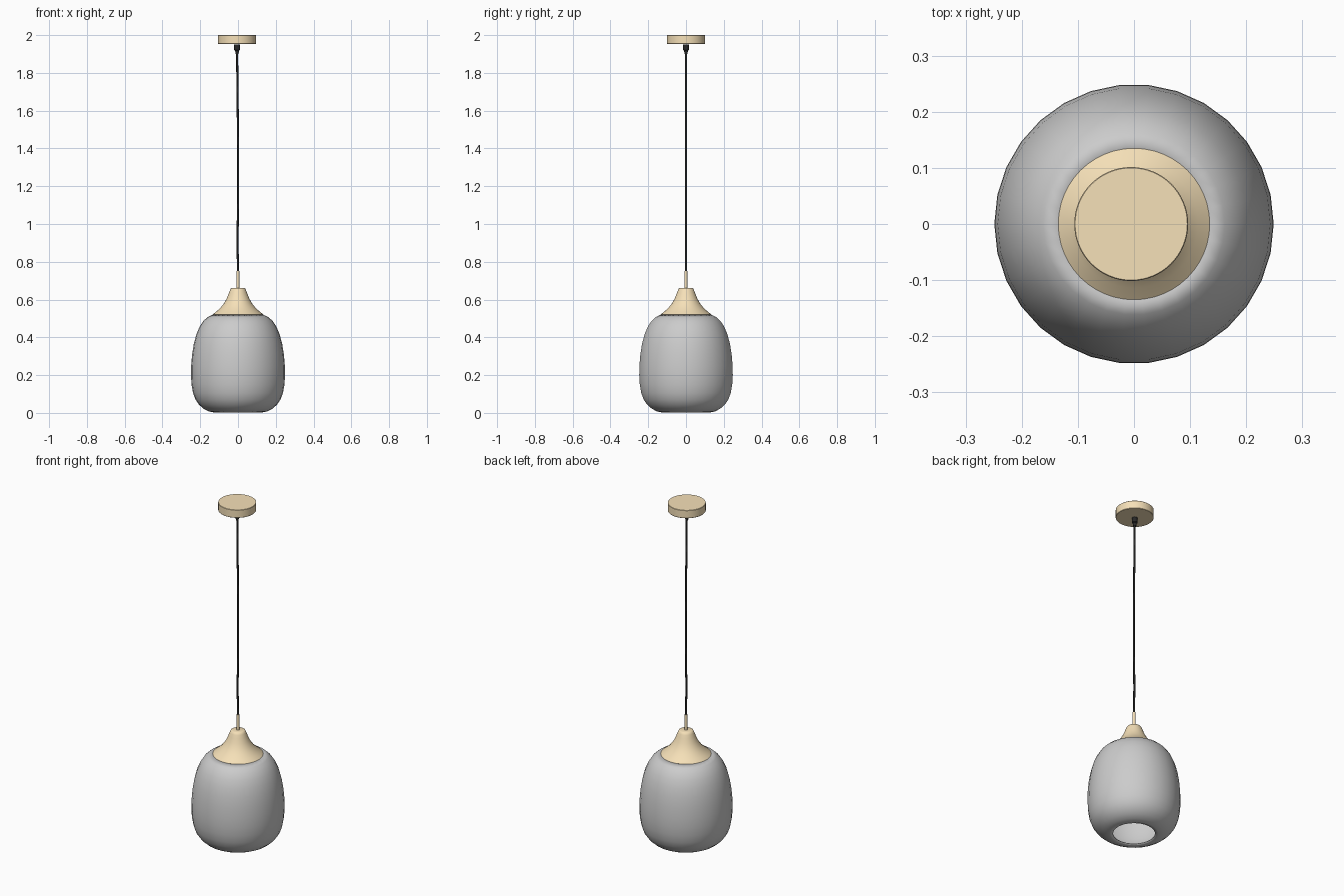
import bpy, bmesh, math

if "Cube" in bpy.data.objects:
    bpy.data.objects.remove(bpy.data.objects["Cube"])


def material(name, color):
    m = bpy.data.materials.new(name)
    m.diffuse_color = (*color, 1)
    m.use_nodes = True
    m.node_tree.nodes["Principled BSDF"].inputs["Base Color"].default_value = m.diffuse_color
    return m


gold = material("brushed_gold", (0.92, 0.75, 0.48))
black = material("black_rubber", (0.02, 0.02, 0.02))


def lathe(name, profile, segments, mat=None, x=0.0, angle=35, thickness=0):
    """Spin (radius, z) points, listed bottom to top, around the z axis."""
    bm = bmesh.new()
    rings = []
    for r, z in profile:
        if r == 0:
            rings.append([bm.verts.new((0, 0, z))] * segments)
        else:
            rings.append([bm.verts.new((r * math.cos(2 * math.pi * i / segments),
                                        r * math.sin(2 * math.pi * i / segments), z))
                          for i in range(segments)])
    for low, high in zip(rings, rings[1:]):
        for i in range(segments):
            j = (i + 1) % segments
            corners = list(dict.fromkeys((low[i], low[j], high[j], high[i])))
            bm.faces.new(corners)
    mesh = bpy.data.meshes.new(name)
    bm.to_mesh(mesh)
    bm.free()
    ob = bpy.data.objects.new(name, mesh)
    bpy.context.collection.objects.link(ob)
    ob.location.x = x
    if mat:
        mesh.materials.append(mat)
    bpy.ops.object.select_all(action='DESELECT')
    ob.select_set(True)
    bpy.context.view_layer.objects.active = ob
    bpy.ops.object.shade_smooth_by_angle(angle=math.radians(angle))
    if thickness:
        solid = ob.modifiers.new("wall", 'SOLIDIFY')
        solid.thickness = thickness
        solid.offset = -1
    return ob


# Glass shade, open at the bottom
lathe("glass_shade", [
    (0.112, 0.004), (0.130, 0.003), (0.155, 0.008), (0.182, 0.022), (0.206, 0.043),
    (0.225, 0.070), (0.238, 0.105), (0.246, 0.150), (0.249, 0.200), (0.248, 0.250),
    (0.243, 0.310), (0.234, 0.365), (0.221, 0.415), (0.204, 0.455), (0.185, 0.485),
    (0.162, 0.506), (0.135, 0.520)], 30, angle=60, thickness=0.004)

# Flared metal cap with a rounded top
lathe("shade_cap", [
    (0.135, 0.520), (0.114, 0.537), (0.092, 0.557), (0.074, 0.580), (0.060, 0.605),
    (0.050, 0.630), (0.043, 0.648), (0.038, 0.658), (0.032, 0.661), (0, 0.661)],
    48, gold, angle=60)

# Stem above the cap
lathe("stem", [(0, 0.655), (0.008, 0.655), (0.008, 0.750), (0, 0.750)], 20, gold)

# Strain relief under the canopy
lathe("cord_grip", [
    (0, 1.900), (0.008, 1.900), (0.010, 1.918), (0.015, 1.922), (0.015, 1.950),
    (0, 1.950)], 20, black, x=-0.005)

# Ceiling canopy
lathe("ceiling_canopy", [
    (0, 1.953), (0.100, 1.953), (0.1015, 1.955), (0.1015, 1.998), (0.100, 2.0),
    (0, 2.0)], 64, gold, x=-0.005)

# Slightly wavy hanging cord
curve = bpy.data.curves.new("cord", 'CURVE')
curve.dimensions = '3D'
curve.bevel_depth = 0.0055
curve.bevel_resolution = 2
curve.resolution_u = 6
curve.use_fill_caps = True
spline = curve.splines.new('BEZIER')
path = [(-0.005, 1.91), (-0.001, 1.55), (0.001, 1.20), (-0.002, 0.90), (0.0, 0.745)]
spline.bezier_points.add(len(path) - 1)
for p, (x, z) in zip(spline.bezier_points, path):
    p.co = (x, 0, z)
    p.handle_left_type = p.handle_right_type = 'AUTO'
curve.materials.append(black)
bpy.context.collection.objects.link(bpy.data.objects.new("cord", curve))
